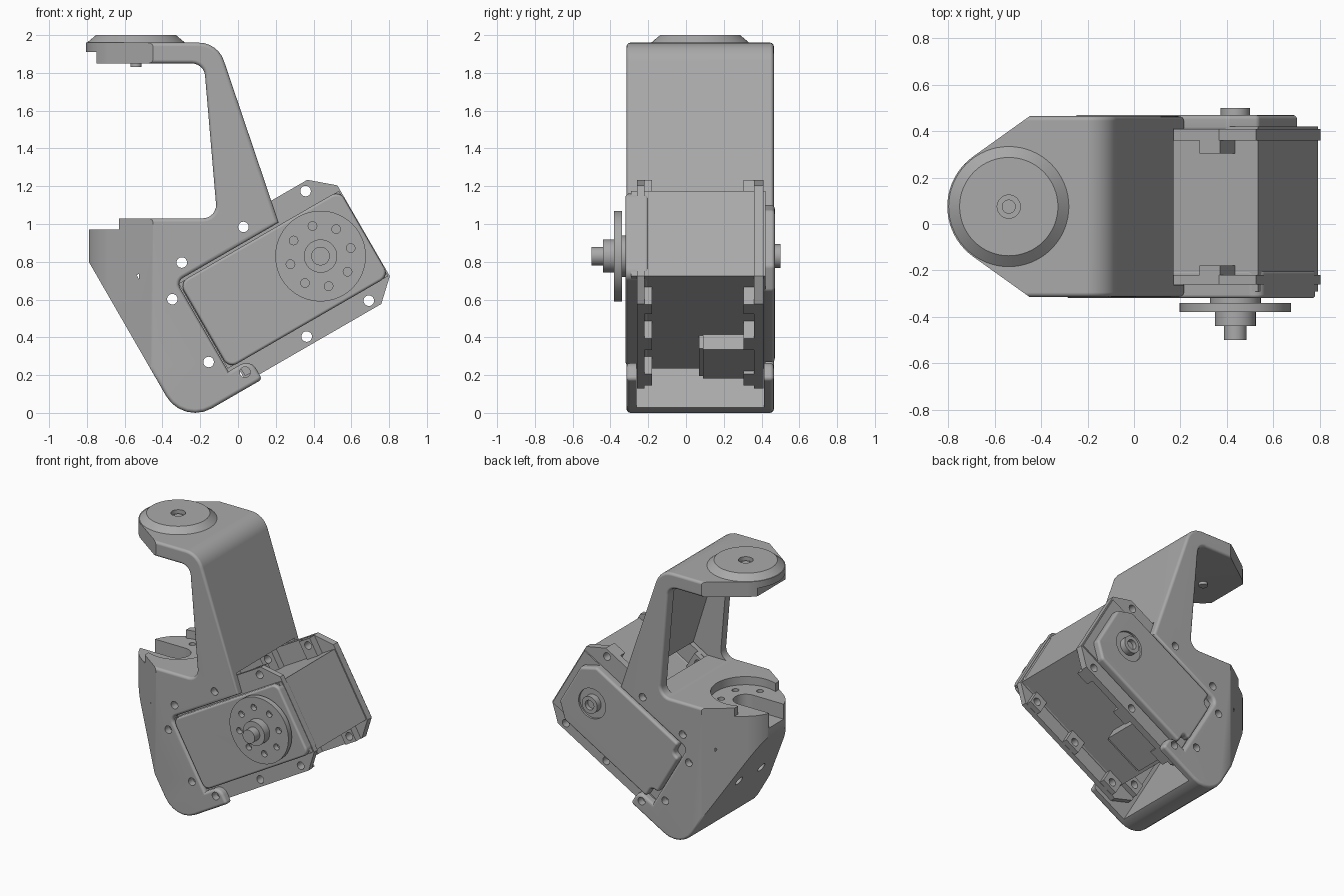
import bpy, bmesh, math
from math import cos, sin, pi, radians
from mathutils import Vector, Matrix

cube = bpy.data.objects.get("Cube")
if cube:
    bpy.data.objects.remove(cube, do_unlink=True)

grey = bpy.data.materials.new("plain_grey")
grey.use_nodes = True
grey.diffuse_color = (0.4, 0.4, 0.4, 1)
grey.node_tree.nodes["Principled BSDF"].inputs["Base Color"].default_value = (0.4, 0.4, 0.4, 1)

C, S = cos(radians(30)), 0.5
FRONT, BACK = -0.315, 0.465       # bracket side planes
AX, AY = -0.54, 0.075             # upright pivot axis


def tilt(u, v):
    """Point in the tilted motor frame -> (x, z)."""
    return (C * u - S * v, S * u + C * v)


def box2(u0, u1, v0, v1):
    return [(u0, v0), (u1, v0), (u1, v1), (u0, v1)]


def rounded(corners, steps=6):
    """Fillet each (x, z, radius) corner."""
    out, n = [], len(corners)
    for i, (x, z, r) in enumerate(corners):
        p = Vector((x, z))
        if not r:
            out.append((x, z))
            continue
        a = (Vector(corners[i - 1][:2]) - p).normalized()
        b = (Vector(corners[(i + 1) % n][:2]) - p).normalized()
        half = a.angle(b) / 2
        centre = p + (a + b).normalized() * (r / sin(half))
        s, e = p + a * (r / math.tan(half)) - centre, p + b * (r / math.tan(half)) - centre
        turn = s.angle_signed(e)
        for k in range(steps + 1):
            t = -turn * k / steps
            out.append((centre.x + s.x * cos(t) - s.y * sin(t),
                        centre.y + s.x * sin(t) + s.y * cos(t)))
    return out


def prism(name, pts, lo, hi, up=False, bevel=0.0, lean=False):
    """Extrude an outline along y, or along z when up is set."""
    if lean:
        pts = [tilt(*p) for p in pts]
    bm = bmesh.new()
    put = (lambda p, h: (p[0], p[1], h)) if up else (lambda p, h: (p[0], h, p[1]))
    base = bm.faces.new([bm.verts.new(put(p, lo)) for p in pts])
    ring = bmesh.ops.extrude_face_region(bm, geom=[base])["geom"]
    bmesh.ops.translate(bm, vec=put((0, 0), hi - lo),
                        verts=[g for g in ring if isinstance(g, bmesh.types.BMVert)])
    bmesh.ops.recalc_face_normals(bm, faces=bm.faces)
    if bevel:
        k = 2 if up else 1
        rim = [e for e in bm.edges if abs(e.verts[0].co[k] - e.verts[1].co[k]) < 1e-5]
        bmesh.ops.bevel(bm, geom=rim, offset=bevel, segments=3, profile=0.5,
                        affect='EDGES', clamp_overlap=True)
    return finish(name, bm)


def finish(name, bm):
    me = bpy.data.meshes.new(name)
    bm.to_mesh(me)
    bm.free()
    ob = bpy.data.objects.new(name, me)
    bpy.context.collection.objects.link(ob)
    me.materials.append(grey)
    return ob


def cone(name, p, q, r1, r2=None, seg=40):
    """Cylinder or cone from point p to point q."""
    p, q = Vector(p), Vector(q)
    bm = bmesh.new()
    m = Matrix.Translation((p + q) / 2) @ (q - p).to_track_quat('Z', 'Y').to_matrix().to_4x4()
    bmesh.ops.create_cone(bm, cap_ends=True, segments=seg, radius1=r1,
                          radius2=r1 if r2 is None else r2, depth=(q - p).length, matrix=m)
    return finish(name, bm)


def activate(ob):
    bpy.ops.object.select_all(action='DESELECT')
    ob.select_set(True)
    bpy.context.view_layer.objects.active = ob


def combine(ob, tool, how='DIFFERENCE', keep=False):
    activate(ob)
    m = ob.modifiers.new("bool", 'BOOLEAN')
    m.operation, m.object, m.solver = how, tool, 'EXACT'
    bpy.ops.object.modifier_apply(modifier=m.name)
    if not keep:
        bpy.data.objects.remove(tool, do_unlink=True)


def circle(x, y, r, a0=0, a1=2 * pi, n=48):
    return [(x + r * cos(a0 + (a1 - a0) * i / n), y + r * sin(a0 + (a1 - a0) * i / n))
            for i in range(n + 1 if a1 - a0 < 6 else n)]


# bracket: one side outline, from the foot round to the arm and back
side = [(-0.79, 0.8, 0), (*tilt(-0.285, 0.09), 0.177), (*tilt(0.2, 0.09), 0.02),
        (*tilt(0.2, 0.215), 0.06), (*tilt(0.065, 0.215), 0), (*tilt(0.065, 0.765), 0.04),
        (*tilt(0.69, 0.765), 0), (-0.107, 1.96, 0.14), (-0.81, 1.96, 0), (-0.81, 1.91, 0),
        (-0.75, 1.91, 0), (-0.75, 1.85, 0), (-0.18, 1.85, 0.07), (-0.11, 1.03, 0.07),
        (-0.63, 1.03, 0), (-0.63, 0.97, 0), (-0.79, 0.97, 0)]
bracket = prism("bracket", rounded(side), FRONT, BACK, bevel=0.02)
plan = [(1, FRONT), (1, BACK), (-0.45, BACK)] + \
    circle(AX, AY, 0.265, radians(125.5), radians(234.5), 20) + [(-0.45, FRONT)]
combine(bracket, prism("plan_cut", plan, -1, 3, up=True), 'INTERSECT')

# motor cavity, hollow behind the arm, and lower pivot seat
combine(bracket, prism("cavity", box2(-0.1, 1.3, -0.3, 0.9), -0.262, 0.412, lean=True))
hollow = [(-0.35, 1.035, 0), (0.13, 1.035, 0.05), (-0.11, 1.8, 0.03), (-0.35, 1.8, 0)]
combine(bracket, prism("arm_hollow", rounded(hollow), -0.24, 0.39))
combine(bracket, prism("seat_cut", circle(AX, AY, 0.235), 0.97, 1.2, up=True))
slot = [(-1, AY - 0.085)] + circle(AX, AY, 0.085, -pi / 2, pi / 2, 16) + [(-1, AY + 0.085)]
combine(bracket, prism("slot_cut", slot, 0.86, 1.2, up=True))
for i in range(6):
    a = pi / 6 + i * pi / 3
    if i not in (2, 3):
        x, y = AX + 0.165 * cos(a), AY + 0.165 * sin(a)
        combine(bracket, cone("seat_hole", (x, y, 0.9), (x, y, 1.1), 0.024, seg=16))
for y in (AY - 0.13, AY + 0.13):
    (x0, z0), (x1, z1) = tilt(-0.4, 0.66), tilt(-0.2, 0.66)
    combine(bracket, cone("wall_hole", (x0, y, z0), (x1, y, z1), 0.035, seg=20))

# upper pivot disc
disc = cone("pivot_disc", (AX, AY, 1.955), (AX, AY, 2.0), 0.265, 0.212, 64)
combine(disc, cone("disc_hole", (AX, AY, 1.97), (AX, AY, 2.1), 0.05))
pin = cone("pivot_pin", (AX, AY, 1.83), (AX, AY, 1.98), 0.03)

# motor case with front and back covers
case = prism("motor_case", box2(0.07, 1.05, 0.23, 0.75), -0.29, 0.42, lean=True)
shell = [(u, v, 0.05) for u, v in box2(0.075, 1.055, 0.228, 0.752)]
front_cover = prism("front_cover", rounded(shell), -0.32, -0.2, bevel=0.015, lean=True)
panel = [(0.075, 0.32, 0.02), (0.13, 0.32, 0.03), (0.13, 0.228, 0.02), (0.9, 0.228, 0.03),
         (1.0, 0.32, 0.03), (1.0, 0.66, 0.03), (0.9, 0.752, 0.03), (0.13, 0.752, 0.02),
         (0.13, 0.66, 0.03), (0.075, 0.66, 0.02)]
back_cover = prism("back_cover", rounded(panel, 4), 0.4, 0.47, bevel=0.018, lean=True)
plug = prism("cable_socket", box2(0.12, 0.43, 0.14, 0.24), 0.09, 0.37, lean=True)
plug_lip = prism("socket_lip", box2(0.13, 0.42, 0.15, 0.24), 0.07, 0.1, lean=True)

# mounting ears, each with thicker lugs round the screw holes
holes = [(u, v) for u in (0.14, 0.517, 0.897) for v in (0.168, 0.838)] + [(0, 0.311), (0, 0.695)]
ear = [(-0.06, 0.23), (0.05, 0.12), (0.945, 0.12), (1.058, 0.225),
       (1.058, 0.78), (0.935, 0.885), (0.05, 0.885), (-0.06, 0.775)]
ears = []
for name, lo, hi, inner in (("front", -0.26, -0.22, -0.18), ("back", 0.36, 0.41, 0.305)):
    plate = prism(name + "_ear", ear, lo, hi, lean=True)
    for u, v in holes:
        if u:
            v0, v1 = (0.122, 0.24) if v < 0.5 else (0.74, 0.883)
            lug = box2(u - 0.06, u + 0.06, v0, v1)
            if u > 0.8:
                lug = box2(u - 0.06, u + 0.04, v0, v1)
        else:
            lug = box2(-0.055, 0.08, v - 0.055, v + 0.055)
        a, b = sorted((inner, (lo + hi) / 2))
        combine(plate, prism("lug", lug, a, b, lean=True), 'UNION')
    ears.append(plate)

# screw holes through bracket and ears
for u, v in holes:
    x, z = tilt(u, v)
    for ob in (bracket, *ears):
        combine(ob, cone("screw_cut", (x, -1, z), (x, 1, z), 0.028, seg=20))

# output horn, hub and shafts
HX, HZ = 0.437, 0.83


def turned(name, y0, y1, r, seg=40):
    return cone(name, (HX, y0, HZ), (HX, y1, HZ), r, seg=seg)


horn = turned("output_horn", -0.34, -0.38, 0.24, 64)
for i in range(8):
    a = radians(15) + i * pi / 4
    x, z = HX + 0.165 * cos(a), HZ + 0.165 * sin(a)
    combine(horn, cone("horn_hole", (x, -0.5, z), (x, -0.3, z), 0.023, seg=16))
turned("horn_collar", -0.31, -0.345, 0.11)
turned("horn_hub", -0.375, -0.44, 0.088)
turned("horn_screw", -0.43, -0.5, 0.049)
combine(back_cover, turned("cover_recess", 0.455, 0.6, 0.11))
idler = turned("idler_shaft", 0.44, 0.5, 0.063)
combine(idler, turned("idler_bore", 0.47, 0.6, 0.035))

# smooth the curved faces and keep the flat ones crisp
for ob in list(bpy.context.scene.objects):
    if ob.type == 'MESH' and ob.data.materials and ob.data.materials[0] == grey:
        activate(ob)
        bpy.ops.object.shade_smooth_by_angle(angle=radians(35))
        ob.modifiers.new("normals", 'WEIGHTED_NORMAL').keep_sharp = True
